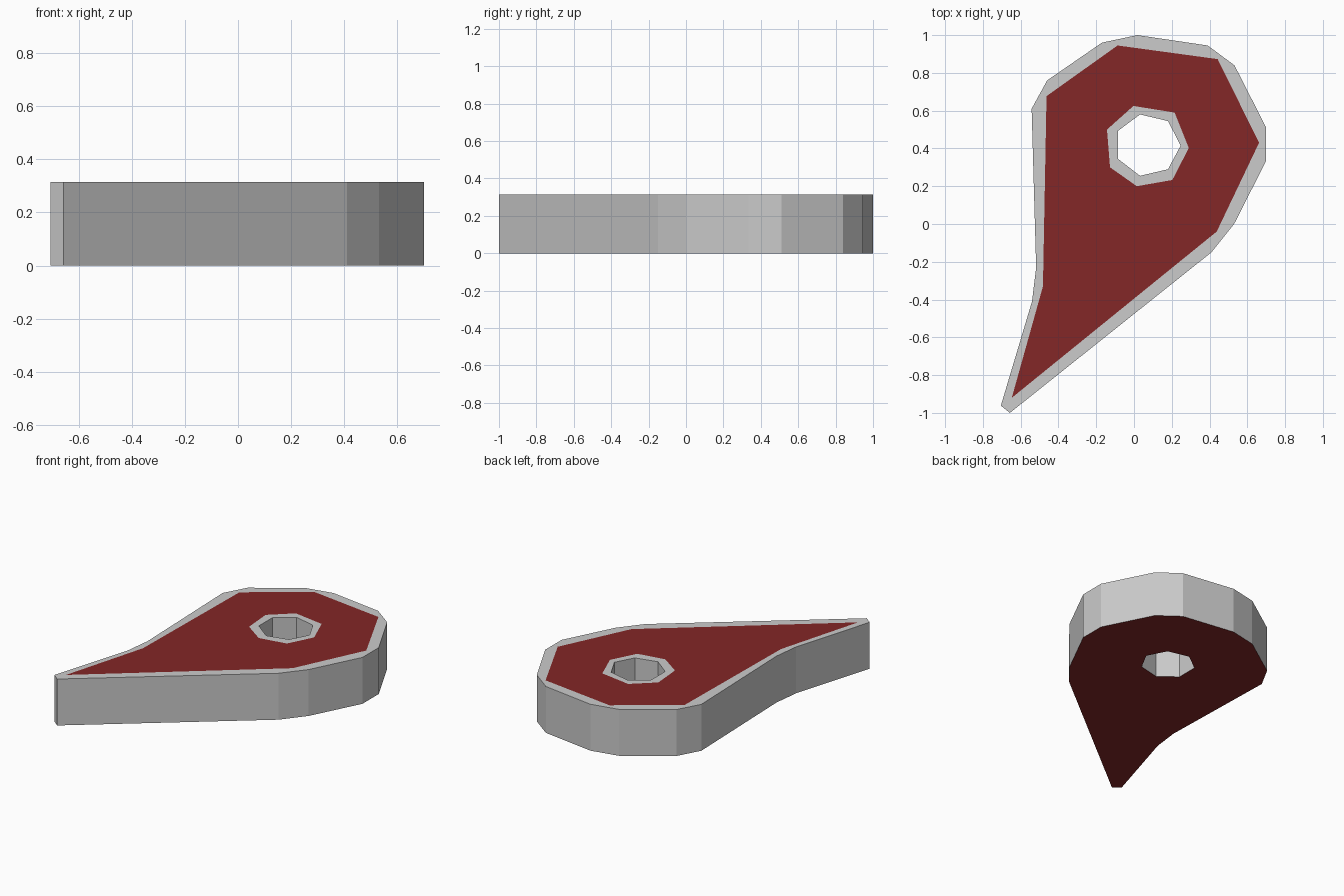
import bpy, bmesh

if "Cube" in bpy.data.objects:
    bpy.data.objects.remove(bpy.data.objects["Cube"])

HEIGHT = 0.315

# Profiles seen from above, counter-clockwise
OUTLINE = [(-0.705, -0.962), (-0.657, -1.0), (0.41, -0.15), (0.53, 0.0),
           (0.70, 0.335), (0.70, 0.51), (0.532, 0.84), (0.39, 0.945),
           (0.018, 1.0), (-0.17, 0.96), (-0.46, 0.76), (-0.542, 0.61),
           (-0.518, -0.23), (-0.54, -0.41)]
PANEL = [(-0.647, -0.92), (0.438, -0.04), (0.662, 0.43), (0.443, 0.873),
         (-0.087, 0.945), (-0.463, 0.677), (-0.482, -0.33)]
PANEL_HOLE = [(-0.143, 0.50), (-0.003, 0.625), (0.215, 0.59), (0.29, 0.402),
              (0.203, 0.233), (0.015, 0.20), (-0.127, 0.30)]
HOLE = [(-0.085, 0.493), (0.032, 0.58), (0.18, 0.545), (0.247, 0.415),
        (0.18, 0.29), (0.032, 0.255), (-0.085, 0.345)]

bm = bmesh.new()


def ring(points, z):
    """Closed loop of edges at height z."""
    verts = [bm.verts.new((x, y, z)) for x, y in points]
    edges = [bm.edges.new((a, b)) for a, b in zip(verts, verts[1:] + verts[:1])]
    return verts, edges


def fill(outer, inner, slot, up):
    """Flat face band between two loops."""
    result = bmesh.ops.triangle_fill(bm, edges=outer[1] + inner[1], use_beauty=True)
    for f in result["geom"]:
        if isinstance(f, bmesh.types.BMFace):
            f.material_index = slot
            f.normal_update()
            if (f.normal.z > 0) != up:
                f.normal_flip()


def wall(low, high):
    """Upright quads joining two matching loops."""
    n = len(low[0])
    for i in range(n):
        j = (i + 1) % n
        bm.faces.new((low[0][i], low[0][j], high[0][j], high[0][i]))


outer_low, outer_top = ring(OUTLINE, 0), ring(OUTLINE, HEIGHT)
hole_low, hole_top = ring(HOLE, 0), ring(HOLE, HEIGHT)
panel, panel_hole = ring(PANEL, HEIGHT), ring(PANEL_HOLE, HEIGHT)

# Top: grey rim, red panel, grey ring round the hole; bottom: all red
fill(outer_top, panel, 0, True)
fill(panel, panel_hole, 1, True)
fill(panel_hole, hole_top, 0, True)
fill(outer_low, hole_low, 1, False)

# Outer side and hole side (hole loop runs clockwise, so it faces inward)
wall(outer_low, outer_top)
wall(hole_low, hole_top)

mesh = bpy.data.meshes.new("teardrop_plate")
bm.to_mesh(mesh)
bm.free()

# Materials: plain grey sides, dark red faces
grey = bpy.data.materials.new("plain_grey")
grey.diffuse_color = (0.8, 0.8, 0.8, 1)
grey.use_nodes = True
grey.node_tree.nodes["Principled BSDF"].inputs["Base Color"].default_value = grey.diffuse_color
red = bpy.data.materials.new("dark_red")
red.diffuse_color = (0.23, 0.02, 0.02, 1)
red.use_nodes = True
red.node_tree.nodes["Principled BSDF"].inputs["Base Color"].default_value = red.diffuse_color
mesh.materials.append(grey)
mesh.materials.append(red)

plate = bpy.data.objects.new("teardrop_plate", mesh)
bpy.context.collection.objects.link(plate)
